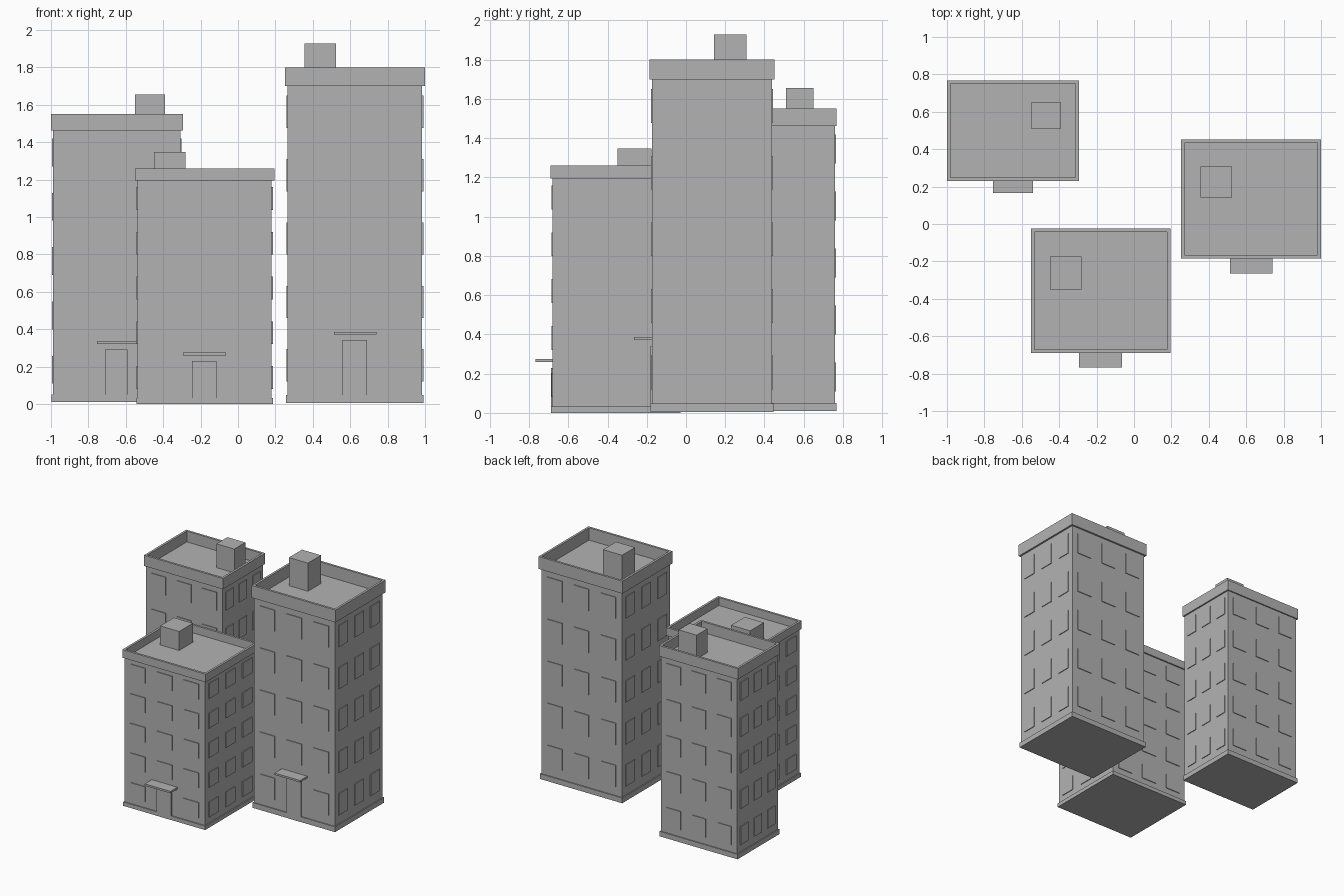
import bpy, bmesh

if "Cube" in bpy.data.objects:
    bpy.data.objects.remove(bpy.data.objects["Cube"])

grey = bpy.data.materials.new("plain grey")
grey.diffuse_color = (0.45, 0.45, 0.45, 1)
grey.use_nodes = True
grey.node_tree.nodes["Principled BSDF"].inputs["Base Color"].default_value = grey.diffuse_color

ROWS, COLS, PLATE = 5, 3, 0.006


def add_box(bm, x0, x1, y0, y1, z0, z1):
    vs = bmesh.ops.create_cube(bm, size=1)["verts"]
    for v in vs:
        v.co.x = x1 if v.co.x > 0 else x0
        v.co.y = y1 if v.co.y > 0 else y0
        v.co.z = z1 if v.co.z > 0 else z0


def finish(bm, name):
    me = bpy.data.meshes.new(name)
    bm.to_mesh(me)
    bm.free()
    me.materials.append(grey)
    bpy.context.collection.objects.link(bpy.data.objects.new(name, me))


def box(name, *dims):
    bm = bmesh.new()
    add_box(bm, *dims)
    finish(bm, name)


def parapet(name, outer, inner, z0, z1):
    # Rectangular ring: four walls joined at their corners
    def loop(r, z):
        x0, x1, y0, y1 = r
        return [bm.verts.new(p) for p in
                ((x0, y0, z), (x1, y0, z), (x1, y1, z), (x0, y1, z))]
    bm = bmesh.new()
    rings = [loop(outer, z0), loop(outer, z1), loop(inner, z1), loop(inner, z0)]
    for k in range(4):
        a, b = rings[k], rings[(k + 1) % 4]
        for i in range(4):
            j = (i + 1) % 4
            bm.faces.new((a[i], a[j], b[j], b[i]))
    bmesh.ops.recalc_face_normals(bm, faces=bm.faces)
    finish(bm, name)


def windows(name, body, z0, roof):
    # Thin plates on a grid on all four walls; the door takes one place
    x0, x1, y0, y1 = body
    h = (roof - z0) / ROWS
    sx, sy = (x1 - x0) / COLS, (y1 - y0) / COLS
    bm = bmesh.new()
    for r in range(ROWS):
        lo, hi = z0 + (r + 0.34) * h, z0 + (r + 0.85) * h
        for c in range(COLS):
            cx, cy = x0 + (c + 0.5) * sx, y0 + (c + 0.5) * sy
            wx, wy = 0.28 * sx, 0.28 * sy
            if not (r == 0 and c == 1):
                add_box(bm, cx - wx, cx + wx, y0 - PLATE, y0 + 0.002, lo, hi)
            add_box(bm, cx - wx, cx + wx, y1 - 0.002, y1 + PLATE, lo, hi)
            add_box(bm, x0 - PLATE, x0 + 0.002, cy - wy, cy + wy, lo, hi)
            add_box(bm, x1 - 0.002, x1 + PLATE, cy - wy, cy + wy, lo, hi)
    finish(bm, name)


def grow(r, d):
    return (r[0] - d, r[1] + d, r[2] - d, r[3] + d)


def tower(n, body, cap, z0, base, roof, top, hut, hut_top, awning, awning_z, door):
    box(n + "_base", *grow(body, 0.008), z0, base)
    box(n + "_walls", *body, z0 + 0.01, roof)
    parapet(n + "_parapet", cap, grow(cap, -0.018), roof, top)
    box(n + "_roof_hut", *hut, roof - 0.01, hut_top)
    box(n + "_awning", *awning, awning_z, awning_z + 0.015)
    box(n + "_door", *door, body[2] - 0.009, body[2] + 0.002, z0, awning_z - 0.03)
    windows(n + "_windows", body, z0, roof)


# Back left tower
tower("back_tower", (-0.988, -0.307, 0.24, 0.758), (-1.0, -0.295, 0.23, 0.768),
      0.01, 0.05, 1.463, 1.55, (-0.55, -0.39, 0.51, 0.65), 1.655,
      (-0.755, -0.54, 0.165, 0.242), 0.322, (-0.71, -0.59))
# Front, shortest tower
tower("front_tower", (-0.536, 0.18, -0.679, -0.036), (-0.55, 0.195, -0.69, -0.025),
      0.0, 0.032, 1.195, 1.26, (-0.45, -0.28, -0.35, -0.175), 1.348,
      (-0.295, -0.065, -0.768, -0.677), 0.26, (-0.245, -0.115))
# Right, tallest tower
tower("right_tower", (0.265, 0.985, -0.173, 0.438), (0.252, 1.0, -0.185, 0.452),
      0.005, 0.047, 1.70, 1.80, (0.355, 0.525, 0.142, 0.308), 1.927,
      (0.512, 0.74, -0.265, -0.171), 0.371, (0.56, 0.69))
